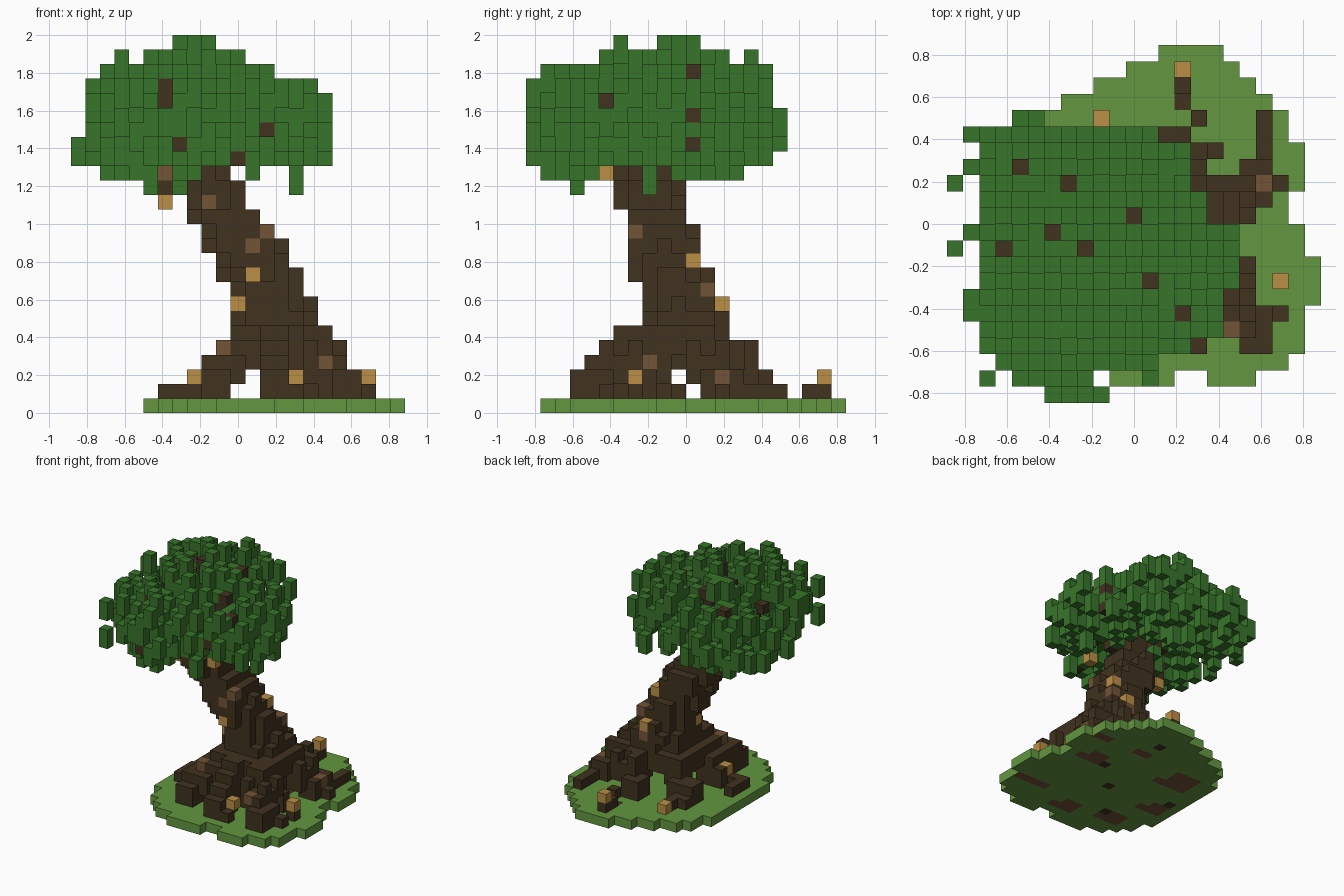
import bpy
import bmesh
import random
from math import floor
from mathutils import Vector

random.seed(7)
cube = bpy.data.objects.get("Cube")
if cube:
    bpy.data.objects.remove(cube)

UNIT = 2 / 26                       # edge of one block
HALF_X, HALF_Y = 11.5, 11


def material(name, color):
    mat = bpy.data.materials.new(name)
    mat.use_nodes = True
    mat.diffuse_color = (*color, 1)
    mat.node_tree.nodes["Principled BSDF"].inputs["Base Color"].default_value = (*color, 1)
    return mat


GRASS, LEAF, BARK, LIGHT_BARK, TAN = range(5)
MATERIALS = [
    material("grass green", (.125, .31, .052)),
    material("leaf green", (.04, .178, .023)),
    material("dark bark", (.052, .032, .014)),
    material("light bark", (.168, .088, .038)),
    material("tan wood", (.5, .275, .06)),
]

# Every part is a dictionary of block position -> colour
ground, roots, trunk, branches, knots, canopy = ({} for _ in range(6))


def walk(points, step=.3):
    """Evenly spaced points along a polyline."""
    points = [Vector(p) for p in points]
    for a, b in zip(points, points[1:]):
        n = max(1, int((b - a).length / step))
        for s in range(n + 1):
            yield a.lerp(b, s / n)


def cell(p):
    return tuple(floor(c) for c in p)


# Ground: one layer, each row from its first to its last block
GROUND_ROWS = [(10, 14), (8, 21), (7, 22), (6, 22), (6, 22), (5, 23), (5, 23),
               (5, 23), (5, 22), (5, 22), (5, 21), (5, 21), (5, 22), (5, 22),
               (5, 22), (6, 21), (6, 21), (7, 20), (9, 19), (11, 18), (13, 17)]
for j, (first, last) in enumerate(GROUND_ROWS, 1):
    for i in range(first, last):
        ground[i, j, 0] = GRASS
for i in range(16, 19):
    ground[i, 1, 0] = GRASS

# Buried root patches that show through the bottom of the ground
for i, j, size in [(7, 13, 3), (17, 12, 2), (14, 16, 1), (20, 5, 1), (18, 5, 1),
                   (13, 3, 2), (8, 4, 2), (6, 8, 2), (19, 16, 1)]:
    for a in range(size):
        for b in range(size):
            ground[i + a, j + b, 0] = LIGHT_BARK
    ground[i + size, j, 0] = LIGHT_BARK
for i, j in [(14, 18), (13, 9), (10, 5), (6, 10), (16, 12)]:
    ground[i, j, 0] = BARK

# Roots: arching paths that thin out towards the tips
START = (14.5, 10.5, 6)
ROOTS = [
    [(17, 12, 5), (18.5, 13, 3), (19.3, 13.5, 2.5), (20.3, 13.5, 1.2)],
    [(18.5, 13.5, 2.8), (19.5, 14.5, 1.9), (19.5, 17.5, 1.5)],
    [(14.5, 13, 5), (15.4, 14.6, 3.9), (14.5, 15.7, 2.9), (13.6, 16.5, 1.8)],
    [(17, 7.5, 5), (17.6, 5.5, 3.5), (18.5, 5.5, 2.4), (20.6, 5.5, 1.5)],
    [(18.5, 4.6, 2.9), (19.4, 3.6, 1.5)],
    [(14, 7.5, 5), (13.8, 5.5, 3.4), (14.4, 4.4, 2.2), (15.4, 3.5, 1.5)],
    [(13.8, 5, 2.9), (13.4, 4.2, 1.8)],
    [(11.5, 9.3, 4.9), (10, 9, 3), (8.5, 8.6, 1.8), (6.5, 8.6, 1.5), (6.5, 10, 1.5)],
    [(11.8, 12, 5), (10.5, 13.5, 2.9), (8.5, 14.4, 1.8), (9.3, 16.5, 1.5)],
    [(12, 8, 5), (10.5, 6.5, 3.4), (9, 4.5, 1.5)],
    [(16.5, 8.5, 5), (17.4, 8.5, 2.6), (18.4, 8.4, 1.5)],
]
for path in ROOTS:
    for p in walk([START] + path if path[0][2] > 4 else path):
        width = .75 if p.z > 3.6 else .4 if p.z > 2 else 0
        for dx in (-width, width):
            for dy in (-width, width):
                for drop in (0, 1):
                    c = cell(p + Vector((dx, dy, -drop)))
                    if c[2] > 0:
                        roots[c] = BARK
# Stubs that carry the outlying knots
for c in [(20, 7, 1), (14, 20, 1), (14, 19, 1), (15, 17, 1), (18, 4, 3)]:
    roots[c] = BARK

# Trunk: leaning stack of discs, (x, y, height, radius)
TRUNK = [(14.7, 10.5, 3, 2), (14, 11, 6, 3),
         (13.5, 10.5, 8, 2.5), (12.5, 9.5, 10, 2.5), (11.5, 9.5, 12, 2.5),
         (10, 8.5, 14, 2.3), (9, 8, 18, 1.4)]
for a, b in zip(TRUNK, TRUNK[1:]):
    for k in range(a[2], b[2]):
        t = (k - a[2]) / (b[2] - a[2])
        cx, cy, _, r = (u + (v - u) * t for u, v in zip(a, b))
        for i in range(5, 20):
            for j in range(4, 17):
                if (i + .5 - cx) ** 2 + (j + .5 - cy) ** 2 <= r * r + .3:
                    trunk[i, j, k] = BARK

# Branches: straight twigs spreading through the crown, and loose stubs
BRANCH_ENDS = [(4, 14), (7, 13), (11, 11), (6, 10), (3, 9), (8, 9),
               (12, 7), (14, 5), (6, 3)]


def crown_top(i, j):
    return max(22, 25.2 - 5.6 * ((i - 8) / 8) ** 2 - 2.2 * ((j - 10) / 8) ** 2)


for i, j in BRANCH_ENDS:
    for p in walk([(9.5, 8.5, 16), (i + .5, j + .5, crown_top(i, j) - 1)]):
        branches[cell(p)] = BARK
for c in [(6, 8, 14), (6, 8, 15), (7, 0, 18), (13, 3, 19), (11, 2, 17),
          (15, 11, 18), (15, 11, 20)]:
    branches[c] = BARK

# Knots: lighter blocks scattered on the wood
for c in [(20, 7, 2), (14, 20, 2), (9, 17, 1), (12, 7, 9), (15, 4, 2), (11, 9, 7),
          (14, 13, 7), (14, 11, 10), (8, 8, 2), (12, 5, 16), (6, 8, 14)]:
    knots[c] = TAN
for c in [(13, 7, 12), (12, 7, 11), (17, 4, 3), (19, 13, 2), (10, 6, 4), (17, 8, 3),
          (15, 12, 8), (14, 13, 6), (9, 6, 14), (6, 8, 16)]:
    knots[c] = LIGHT_BARK

# Canopy: loose two-block leaves inside a ragged dome
CROWN_ROWS = [(6, 10), (4, 9), (3, 13), (2, 15), (2, 17), (1, 17), (1, 17), (2, 18),
              (2, 18), (2, 18), (1, 18), (2, 16), (2, 16), (2, 15), (1, 15), (2, 15),
              (1, 13), (4, 6)]
columns = [(i, j) for j, (a, b) in enumerate(CROWN_ROWS) for i in range(a, b)]
columns += [(2, 1), (12, 1)]
# Fixed leaves: peaks, outliers, low tips and covers over the stubs
leaves = {(7, 11, 24), (8, 10, 24), (9, 9, 24), (8, 6, 24), (3, 7, 23),
          (8, 1, 22), (7, 2, 22), (6, 3, 22), (8, 0, 21), (2, 8, 22), (13, 9, 22),
          (0, 9, 17), (0, 13, 17), (15, 8, 15), (5, 3, 15), (7, 9, 15),
          (8, 0, 17), (14, 3, 18), (12, 2, 16), (7, 0, 20), (13, 3, 20)}
spots = []
for i, j in columns:
    edge = ((i - 9) / 8.5) ** 2 + ((j - 8.5) / 8.5) ** 2
    top = int(crown_top(i, j))
    bottom = 16 if i < 9 and i != 6 and edge < .9 else 17
    if (i, j) in BRANCH_ENDS:
        top -= 2
    spots += [(i, j, k) for k in range(bottom, top)]
random.shuffle(spots)


def has_room(i, j, k):
    """Leaves keep a gap above and below, and no level neighbour."""
    stacked = any((i, j, k + d) in leaves for d in (-2, -1, 0, 1, 2))
    level = any((i + a, j + b, k) in leaves
                for a, b in ((1, 0), (-1, 0), (0, 1), (0, -1)))
    return not (stacked or level)


for spot in spots:
    if has_room(*spot) and random.random() < .55:
        leaves.add(spot)
for i, j, k in spots:
    if (i, j) not in {leaf[:2] for leaf in leaves}:
        leaves.add((i, j, k))
for i, j, k in branches:
    if (i, j) in columns and (i, j) not in BRANCH_ENDS and k > 16:
        leaves.add((i, j, k))
for i, j, k in leaves:
    canopy[i, j, k] = canopy[i, j, k + 1] = LEAF

# Each block belongs to one part only; wood wins over leaves
PARTS = [("wood_knots", knots), ("trunk", trunk), ("roots", roots),
         ("branches", branches), ("grass_base", ground), ("leaf_canopy", canopy)]
owner = {}
for name, blocks in PARTS:
    for c, color in blocks.items():
        owner.setdefault(c, (name, color))
SIDES = [Vector(d) for d in ((1, 0, 0), (-1, 0, 0), (0, 1, 0),
                             (0, -1, 0), (0, 0, 1), (0, 0, -1))]


def build(name):
    """Mesh of the exposed block faces of one part."""
    bm = bmesh.new()
    for c, (part, color) in owner.items():
        if part != name:
            continue
        for n in SIDES:
            if tuple(int(v) for v in Vector(c) + n) in owner:
                continue
            u = Vector((n.y, n.z, n.x)) / 2
            w = n.cross(u)
            mid = Vector(c) + Vector((.5, .5, .5)) + n / 2
            corners = [mid + u + w, mid - u + w, mid - u - w, mid + u - w]
            face = bm.faces.new([bm.verts.new((p - Vector((HALF_X, HALF_Y, 0))) * UNIT)
                                 for p in corners])
            # Light patches only colour the underside, never the lawn
            lawn = part == "grass_base" and color == LIGHT_BARK and n.z >= 0
            face.material_index = GRASS if lawn else color
    bmesh.ops.remove_doubles(bm, verts=bm.verts, dist=UNIT / 100)
    mesh = bpy.data.meshes.new(name)
    bm.to_mesh(mesh)
    bm.free()
    for mat in MATERIALS:
        mesh.materials.append(mat)
    bpy.context.collection.objects.link(bpy.data.objects.new(name, mesh))


for name, _ in PARTS:
    build(name)
